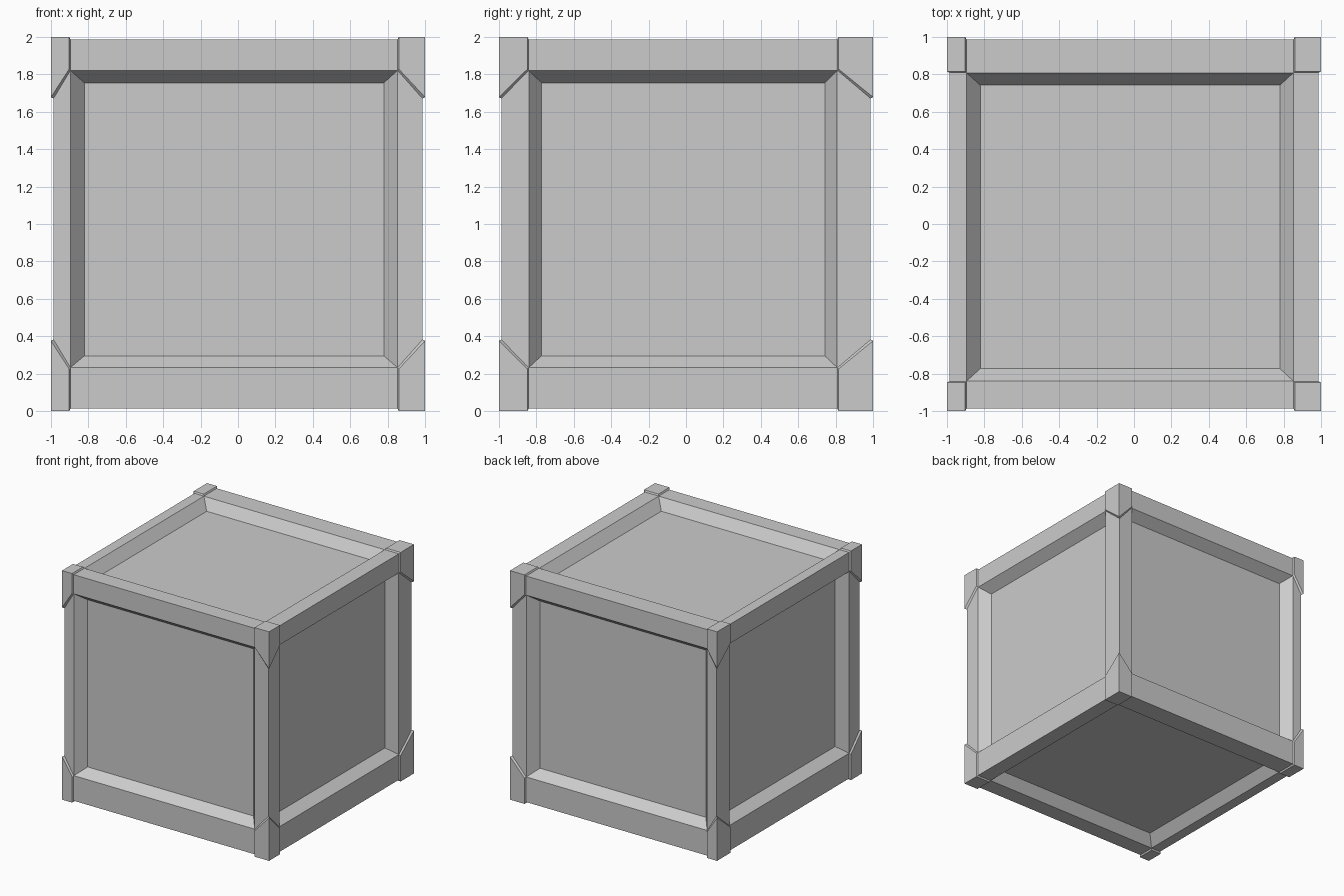
import bpy, bmesh
from itertools import product

if "Cube" in bpy.data.objects:
    bpy.data.objects.remove(bpy.data.objects["Cube"])

# Ranges per axis (z measured from the crate centre)
OPENING = [(-0.895, 0.852), (-0.84, 0.808), (-0.767, 0.82)]
PANEL = [(-0.822, 0.78), (-0.773, 0.742), (-0.705, 0.755)]
FRAME = 0.987      # frame face level
DEPTH = 0.90       # recessed panel level
LIP = 0.008        # chamfer of the corner caps
TIP = 0.15         # extra reach of caps along the uprights


def finish(name, faces):
    bm = bmesh.new()
    for pts in faces:
        bm.faces.new([bm.verts.new(p) for p in pts])
    bmesh.ops.remove_doubles(bm, verts=bm.verts[:], dist=1e-5)
    bmesh.ops.recalc_face_normals(bm, faces=bm.faces[:])
    mesh = bpy.data.meshes.new(name)
    bm.to_mesh(mesh)
    bm.free()
    obj = bpy.data.objects.new(name, mesh)
    obj.location.z = 1
    bpy.context.collection.objects.link(obj)
    return obj


def ring(axis, level, ranges):
    # Rectangle on the plane axis = level
    u, v = (axis + 1) % 3, (axis + 2) % 3
    pts = []
    for i, j in ((0, 0), (1, 0), (1, 1), (0, 1)):
        p = [0, 0, 0]
        p[axis], p[u], p[v] = level, ranges[u][i], ranges[v][j]
        pts.append(p)
    return pts


def bridge(a, b):
    n = len(a)
    return [(a[i], a[(i + 1) % n], b[(i + 1) % n], b[i]) for i in range(n)]


# Crate body: six frames with sloped edges and recessed panels
body = []
for axis, side in product(range(3), (-1, 1)):
    outer = ring(axis, side * FRAME, [(-FRAME, FRAME)] * 3)
    rim = ring(axis, side * FRAME, OPENING)
    inner = ring(axis, side * DEPTH, PANEL)
    body += bridge(outer, rim) + bridge(rim, inner) + [inner]
finish("crate_body", body)


# Corner caps: raised three-sided plates with a chamfered border
def cap_loop(s, level, lip):
    x, y, z = (s[i] * level for i in range(3))
    a, b, c = (OPENING[i][s[i] > 0] + s[i] * lip for i in range(3))
    return [(a, y, z), (a, y, c), (x, y, c - s[2] * TIP),
            (x, b, c), (x, b, z), (a, b, z)]


for s in product((-1, 1), repeat=3):
    top, base = cap_loop(s, 1.0, LIP), cap_loop(s, FRAME - 0.002, 0)
    plates = [(s, top[i], top[i + 1], top[(i + 2) % 6]) for i in (0, 2, 4)]
    name = "corner_cap_%s_%s_%s" % (("left", "right")[s[0] > 0],
                                    ("front", "back")[s[1] > 0],
                                    ("bottom", "top")[s[2] > 0])
    finish(name, plates + bridge(top, base))
